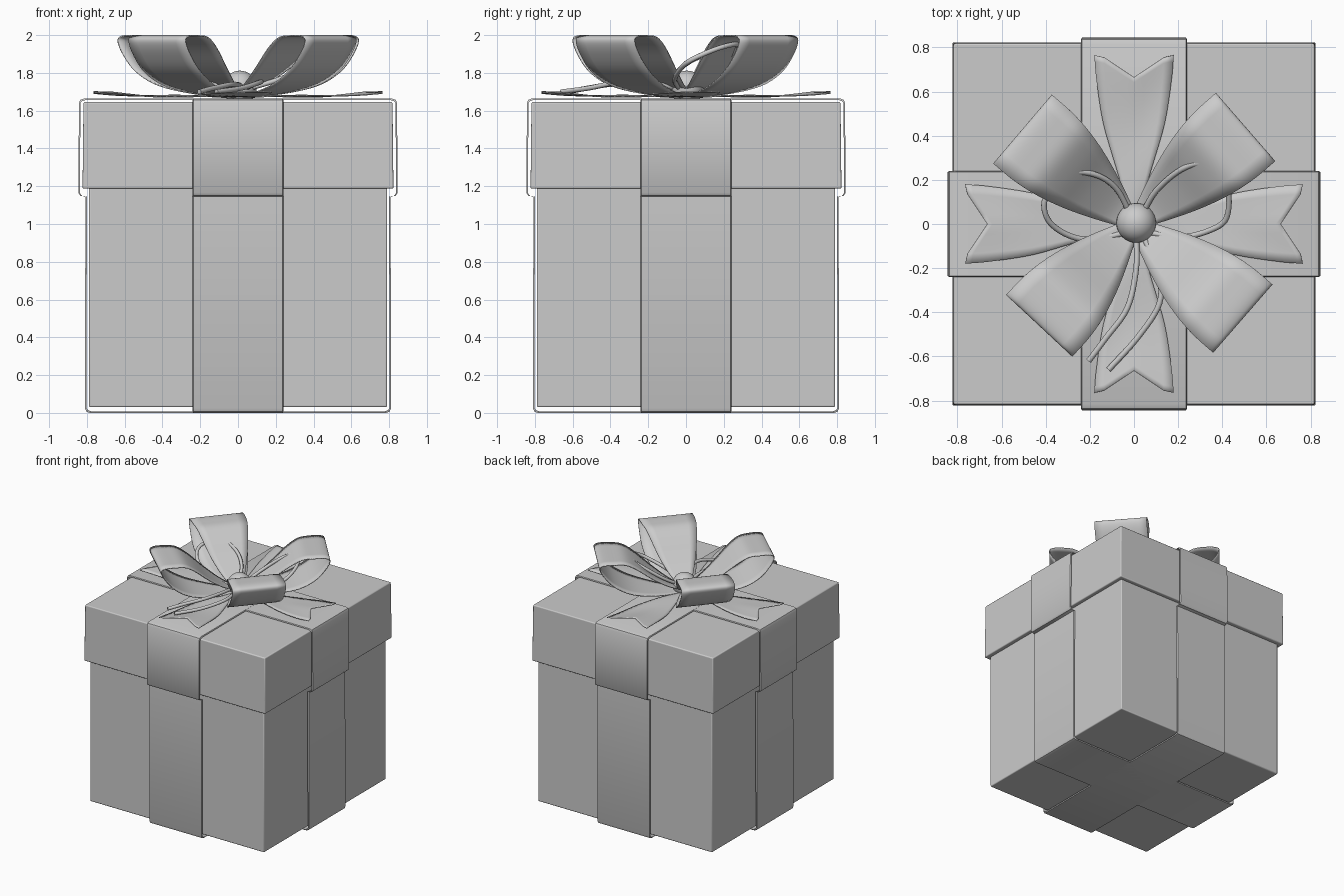
import bpy, bmesh, math
from mathutils import Vector, Matrix

if "Cube" in bpy.data.objects:
    bpy.data.objects.remove(bpy.data.objects["Cube"])


def spline(pts, n=8):
    """Catmull-Rom sampling of an open path."""
    p = [Vector(q) for q in pts]
    p = [2 * p[0] - p[1]] + p + [2 * p[-1] - p[-2]]
    out = []
    for i in range(1, len(p) - 2):
        a, b, c, d = p[i - 1:i + 3]
        for k in range(n):
            t = k / n
            out.append(0.5 * (2 * b + (c - a) * t + (2 * a - 5 * b + 4 * c - d) * t * t
                              + (3 * b - a - 3 * c + d) * t ** 3))
    return out + [p[-2]]


def make(name, verts, faces, smooth=35, bevel=0, thick=0):
    me = bpy.data.meshes.new(name)
    me.from_pydata([tuple(v) for v in verts], [], faces)
    bm = bmesh.new()
    bm.from_mesh(me)
    bmesh.ops.recalc_face_normals(bm, faces=bm.faces)
    bm.to_mesh(me)
    bm.free()
    ob = bpy.data.objects.new(name, me)
    bpy.context.collection.objects.link(ob)
    if bevel:
        m = ob.modifiers.new("bevel", 'BEVEL')
        m.width, m.segments = bevel, 3
    if thick:
        m = ob.modifiers.new("solid", 'SOLIDIFY')
        m.thickness, m.offset = thick, 0
    bpy.ops.object.select_all(action='DESELECT')
    ob.select_set(True)
    bpy.context.view_layer.objects.active = ob
    bpy.ops.object.shade_smooth_by_angle(angle=math.radians(smooth))
    return ob


def grid_faces(rows, cols):
    return [(i * cols + j, i * cols + j + 1, (i + 1) * cols + j + 1, (i + 1) * cols + j)
            for i in range(rows - 1) for j in range(cols - 1)]


def box(name, h0, h1, z0, z1):
    v = [(sx * h, sy * h, z) for h, z in ((h0, z0), (h1, z1))
         for sx, sy in ((-1, -1), (1, -1), (1, 1), (-1, 1))]
    f = [(3, 2, 1, 0), (4, 5, 6, 7)] + [(i, (i + 1) % 4, 4 + (i + 1) % 4, 4 + i) for i in range(4)]
    return make(name, v, f, bevel=0.008)


# Box and lid
box("box_body", 0.79, 0.79, 0.03, 1.2)
box("lid", 0.823, 0.818, 1.187, 1.645)


# Ribbon bands wrapped round the box as open sheets with rounded corners
def band(name, rot, dz):
    half = [(0.785, 0), (0.803, 0.007), (0.81, 0.025), (0.808, 1.145), (0.835, 1.15),
            (0.845, 1.165), (0.842, 1.64), (0.835, 1.657), (0.815, 1.664 + dz)]
    prof = half + [(-x, z) for x, z in reversed(half)]
    n = len(prof)
    M = Matrix.Rotation(rot, 3, 'Z')
    edge = [(-0.24, 0.008), (-0.236, 0), (0.236, 0), (0.24, 0.008)]
    verts = []
    for x, z in prof:
        for w, inset in edge:
            sx = math.copysign(1, x)
            zz = z + inset if z < 0.02 else (z - inset if z > 1.65 else z)
            verts.append(M @ Vector((x - sx * inset, w, zz)))
    faces = grid_faces(n, 4) + [((n - 1) * 4 + j, (n - 1) * 4 + j + 1, j + 1, j) for j in range(3)]
    make(name, verts, faces)


band("ribbon_band_x", 0, 0.0)
band("ribbon_band_y", math.pi / 2, 0.001)

# Swallow-tailed ribbon ends lying on the lid
width = spline([(0, 0.02), (0.15, 0.04), (0.35, 0.085), (0.6, 0.14), (0.85, 0.17), (1, 0.18)], 4)
for k in range(4):
    M = Matrix.Rotation(k * math.pi / 2, 3, 'Z')
    verts = []
    for t, w in width:
        for j in range(9):
            u = j / 4 - 1
            r = t * (0.665 + 0.12 * abs(u) - (0.02 if abs(u) == 1 else 0))
            z = 1.672 + 0.022 * t * t + 0.006 * math.sin(t * 7 + u)
            verts.append(M @ Vector((r, u * w, z)))
    make(f"ribbon_tail_{k + 1}", verts, grid_faces(len(width), 9), thick=0.006)

# Four teardrop bow loops
loop = spline([(0.02, 1.675), (0.2, 1.69), (0.4, 1.735), (0.54, 1.81), (0.625, 1.9),
               (0.66, 1.97), (0.63, 1.994), (0.55, 1.996), (0.46, 1.985), (0.37, 1.93),
               (0.25, 1.83), (0.12, 1.74), (0.02, 1.70)], 5)
for k, (ang, s) in enumerate([(41, 1.01), (139.6, 1.0), (227, 0.95), (-41, 0.985)]):
    M = Matrix.Rotation(math.radians(ang), 3, 'Z')
    verts = []
    for r, z in loop:
        w = 0.03 + 0.175 * math.sin(min(1, r / 0.6) * math.pi / 2)
        for j in range(7):
            verts.append(M @ Vector((r * s, (j / 3 - 1) * w, z)))
    make(f"bow_loop_{k + 1}", verts, grid_faces(len(loop), 7), smooth=60, thick=0.007)

# Knot ball
bpy.ops.mesh.primitive_uv_sphere_add(segments=32, ring_count=16, radius=0.09, location=(0.01, 0.005, 1.722))
bpy.context.object.name = "knot"
bpy.ops.object.shade_smooth()


# Thin cord: two loops and two loose ends
def cord(name, pts):
    cu = bpy.data.curves.new(name, 'CURVE')
    cu.dimensions = '3D'
    cu.bevel_depth, cu.bevel_resolution, cu.use_fill_caps = 0.013, 3, True
    path = spline(pts, 6)
    sp = cu.splines.new('POLY')
    sp.points.add(len(path) - 1)
    for p, q in zip(sp.points, path):
        p.co = (*q, 1)
    sp.use_smooth = True
    bpy.context.collection.objects.link(bpy.data.objects.new(name, cu))


cord("cord_loop_right", [(0.03, 0.03, 1.72), (0.1, 0.15, 1.8), (0.22, 0.25, 1.9), (0.33, 0.27, 1.95),
                         (0.42, 0.17, 1.93), (0.42, 0.03, 1.87), (0.34, -0.03, 1.82),
                         (0.2, -0.06, 1.76), (0.03, -0.03, 1.71)])
cord("cord_loop_left", [(-0.01, 0.03, 1.72), (-0.08, 0.16, 1.8), (-0.18, 0.225, 1.87), (-0.3, 0.225, 1.91),
                        (-0.4, 0.12, 1.9), (-0.39, 0.02, 1.86), (-0.3, -0.05, 1.8),
                        (-0.18, -0.07, 1.75), (0, -0.03, 1.71)])
cord("cord_end_left", [(0.01, -0.05, 1.72), (0.01, -0.2, 1.735), (-0.03, -0.38, 1.74),
                       (-0.13, -0.52, 1.72), (-0.205, -0.62, 1.70)])
cord("cord_end_right", [(0.04, -0.05, 1.72), (0.11, -0.22, 1.75), (0.115, -0.36, 1.75),
                        (0.02, -0.51, 1.72), (-0.115, -0.66, 1.70)])
